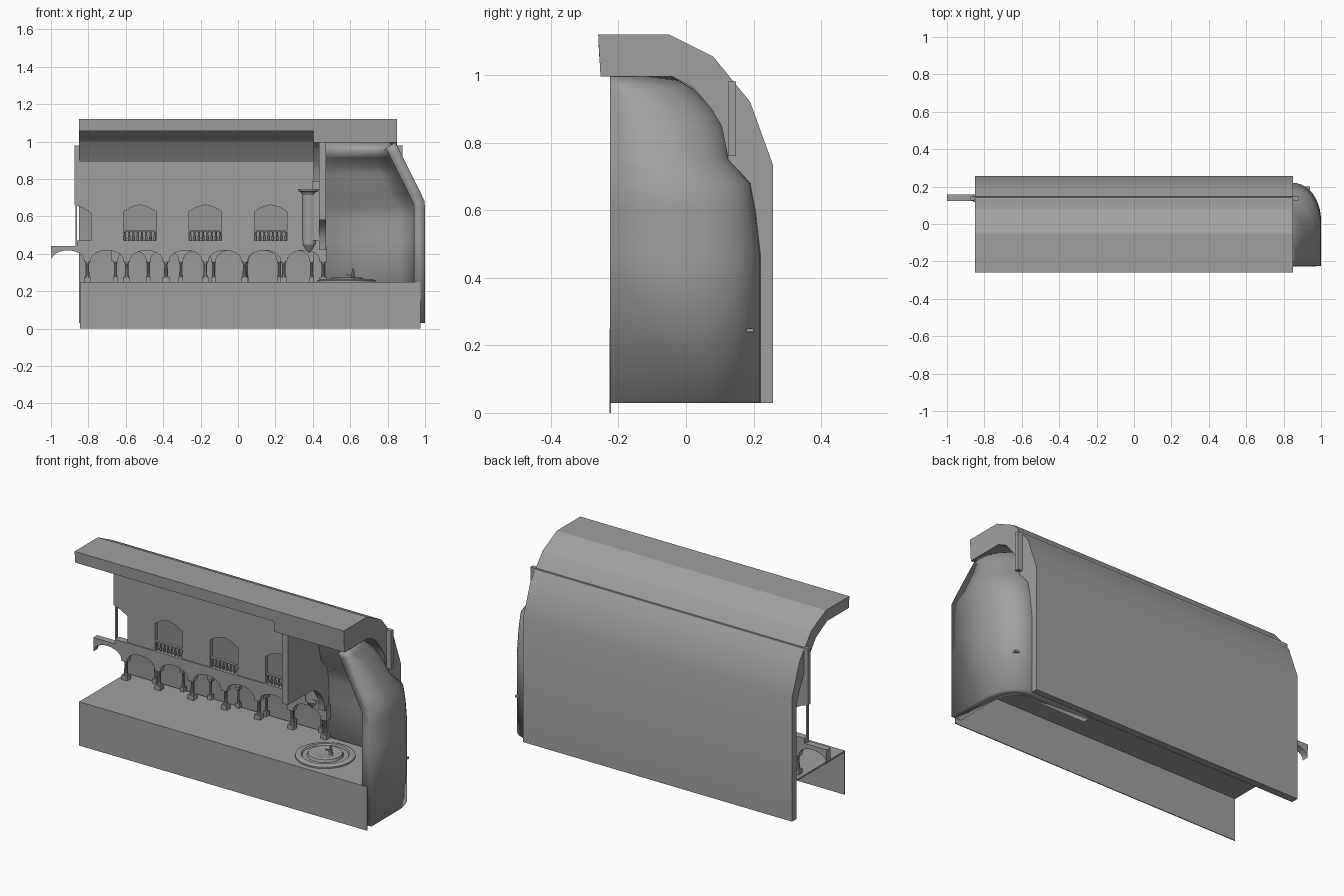
import bpy, bmesh, math

cube = bpy.data.objects.get("Cube")
if cube:
    bpy.data.objects.remove(cube, do_unlink=True)

grey = bpy.data.materials.new("stone_grey")
grey.use_nodes = True
colour = (0.35, 0.35, 0.35, 1)
grey.diffuse_color = colour
grey.node_tree.nodes["Principled BSDF"].inputs["Base Color"].default_value = colour


def finish(name, bm, smooth=None):
    """Turn a bmesh into a named, coloured object."""
    bmesh.ops.recalc_face_normals(bm, faces=bm.faces)
    mesh = bpy.data.meshes.new(name)
    bm.to_mesh(mesh)
    bm.free()
    mesh.materials.append(grey)
    obj = bpy.data.objects.new(name, mesh)
    bpy.context.collection.objects.link(obj)
    if smooth:
        bpy.ops.object.select_all(action='DESELECT')
        obj.select_set(True)
        bpy.context.view_layer.objects.active = obj
        bpy.ops.object.shade_smooth_by_angle(angle=math.radians(smooth))
    return obj


def prism(name, outline, axis, lo, hi, smooth=None):
    """Extrude an outline along x (points are y,z) or y (points are x,z)."""
    bm = bmesh.new()
    place = (lambda p, t: (t, p[0], p[1])) if axis == 'x' else (lambda p, t: (p[0], t, p[1]))
    a = [bm.verts.new(place(p, lo)) for p in outline]
    b = [bm.verts.new(place(p, hi)) for p in outline]
    bm.faces.new(a)
    bm.faces.new(b[::-1])
    for i in range(len(a)):
        j = (i + 1) % len(a)
        bm.faces.new((a[i], b[i], b[j], a[j]))
    return finish(name, bm, smooth)


def box(name, x0, x1, y0, y1, z0, z1):
    return prism(name, [(x0, z0), (x1, z0), (x1, z1), (x0, z1)], 'y', y0, y1)


def lathe(name, x, y, profile, sides=24, smooth=30):
    """Revolve (radius, z) points around a vertical axis."""
    bm = bmesh.new()
    rings = []
    for r, z in profile:
        rings.append([bm.verts.new((x + r * math.cos(math.tau * i / sides),
                                    y + r * math.sin(math.tau * i / sides), z))
                      for i in range(sides)])
    for low, high in zip(rings, rings[1:]):
        for i in range(sides):
            j = (i + 1) % sides
            bm.faces.new((low[i], low[j], high[j], high[i]))
    bm.faces.new(rings[0])
    bm.faces.new(rings[-1])
    return finish(name, bm, smooth)


# Curved roof and back wall; the right bay has a deeper lip
outer = [(-0.26, 1.12), (-0.05, 1.12), (0.08, 1.055), (0.19, 0.92), (0.257, 0.735), (0.257, 0.03)]
thin_inner = [(0.215, 0.03), (0.215, 0.68), (0.19, 0.75), (0.125, 0.89), (0.04, 1.0),
              (-0.06, 1.055), (-0.257, 1.055)]
deep_inner = [(0.215, 0.03), (0.215, 0.47), (0.185, 0.68), (0.125, 0.75), (0.105, 0.85),
              (0.075, 0.9), (0.02, 0.965), (-0.04, 0.995), (-0.253, 0.995)]
prism("roof_shell_long", outer + thin_inner, 'x', -0.85, 0.405, 22)
prism("roof_shell_end", outer + deep_inner, 'x', 0.405, 0.85, 22)

# Rounded end wall lofted from plan curves at several heights
levels = [(0.03, 0.22, 1.0), (0.47, 0.22, 1.0), (0.6, 0.205, 1.0), (0.68, 0.19, 0.998),
          (0.75, 0.13, 0.965), (0.85, 0.11, 0.915), (0.9, 0.08, 0.89),
          (0.96, 0.02, 0.86), (0.995, -0.04, 0.84)]
bm = bmesh.new()
rings = []
for z, back, end in levels:
    ry = min(0.2, back + 0.2)
    plan = [(0.46, back)]
    for i in range(11):
        a = math.pi / 2 * (1 - i / 10)
        plan.append((end - 0.15 + 0.15 * math.cos(a), back - ry + ry * math.sin(a)))
    plan.append((end, -0.225))
    rings.append([bm.verts.new((x, y, z)) for x, y in plan])
for low, high in zip(rings, rings[1:]):
    for i in range(len(low) - 1):
        bm.faces.new((low[i], low[i + 1], high[i + 1], high[i]))
end_wall = finish("rounded_end_wall", bm, 35)
# Thicken towards the inside whichever way the faces point
side = end_wall.data.polygons[11]
outward = side.normal.x > 0
shell = end_wall.modifiers.new("thickness", 'SOLIDIFY')
shell.thickness = 0.06
shell.offset = -1 if outward else 1

# Floor and front panel
box("floor", -0.845, 0.94, -0.225, 0.2, 0.24, 0.25)
box("front_panel", -0.845, 0.975, -0.227, -0.222, 0, 0.25)

# Upper facade with pointed windows along its lower edge
windows = [-0.525, -0.175, 0.175]
facade = [(-0.875, 0.98), (-0.875, 0.66), (-0.83, 0.645), (-0.787, 0.62), (-0.787, 0.465)]
for c in windows:
    facade += [(c + dx, z) for dx, z in
               [(-0.088, 0.465), (-0.088, 0.625), (-0.045, 0.65), (0, 0.662),
                (0.045, 0.65), (0.088, 0.625), (0.088, 0.465)]]
facade += [(0.46, 0.465), (0.46, 0.79), (0.88, 0.76), (0.88, 0.98)]
prism("facade", facade, 'y', 0.125, 0.148)
box("facade_post", -0.868, -0.86, 0.13, 0.145, 0.44, 0.665)

# Window balustrades
for c in windows:
    box("balustrade_rail", c - 0.088, c + 0.088, 0.128, 0.144, 0.518, 0.527)
    for i in range(8):
        lathe("baluster", c - 0.08 + i * 0.16 / 7, 0.136,
              [(0.004, 0.465), (0.008, 0.482), (0.004, 0.505), (0.007, 0.52)], 6)

# Ledge above the arcade
box("ledge", -0.86, 0.46, 0.118, 0.158, 0.44, 0.47)


def arcade(name, first, pitch, count, left, y0, y1, width):
    """Arched beam on columns; the first arch may be cut short at the left."""
    half = pitch / 2 - width / 2
    last = first + pitch * (count - 1)
    outline = [(left, 0.442)]
    for k in range(-1, count - 1):
        mid = first + pitch * (k + 0.5)
        if mid < left:
            outline.append((left, 0.365))
            continue
        for i in range(13):
            d = -half * math.cos(math.pi * i / 12)
            if mid + d >= left:
                z = 0.365 + 0.053 * (max(0, 1 - (d / half) ** 2)) ** 0.5
                outline.append((mid + d, z))
            elif mid + half * -math.cos(math.pi * (i + 1) / 12) > left:
                outline.append((left, 0.398))
    outline += [(last + width / 2, 0.365), (last + width / 2, 0.442)]
    prism(name + "_beam", outline, 'y', y0, y1)
    y = (y0 + y1) / 2
    for k in range(count):
        x = first + pitch * k
        w = width / 2
        box(name + "_base", x - w, x + w, y - w, y + w, 0.25, 0.276)
        lathe(name + "_column", x, y, [(w * 0.7, 0.276), (w * 0.55, 0.29), (w * 0.5, 0.345),
                                       (w * 0.8, 0.358)], 10)
        box(name + "_capital", x - w, x + w, y - w, y + w, 0.357, 0.368)


arcade("front_arcade", -0.805, 0.21, 7, -1.0, 0.122, 0.158, 0.036)
arcade("rear_arcade", -0.655, 0.175, 7, -0.68, 0.18, 0.2, 0.024)

# Cross wall with a half arch below
cross = [(-0.22, 1.0), (-0.22, 0.58)]
for i in range(11):
    a = math.pi / 2 * (1 - i / 10)
    cross.append((-0.03 + 0.14 * math.cos(a), 0.42 + 0.16 * math.sin(a)))
cross += [(0.15, 0.42), (0.15, 0.9), (0.04, 1.0)]
prism("cross_wall", cross, 'x', 0.432, 0.47, 30)
box("cross_wall_shoulder", 0.395, 0.435, 0.1, 0.14, 0.47, 0.79)

# Corbelled turret
lathe("turret", 0.38, 0.13, [(0.003, 0.405), (0.02, 0.425), (0.036, 0.45), (0.036, 0.715),
                             (0.045, 0.73), (0.058, 0.735), (0.058, 0.744)])

# Stepped round fountain with a small spout
lathe("fountain_basin", 0.58, -0.04, [(0.156, 0.25), (0.156, 0.258), (0.14, 0.264), (0.125, 0.264),
                                      (0.12, 0.256), (0.095, 0.256), (0.09, 0.27), (0.07, 0.274),
                                      (0.05, 0.268)], 32)
lathe("fountain_spout", 0.615, -0.04, [(0.014, 0.265), (0.008, 0.285), (0.006, 0.315), (0.002, 0.325)], 10)
box("spout_arm", 0.58, 0.615, -0.045, -0.035, 0.284, 0.292)
